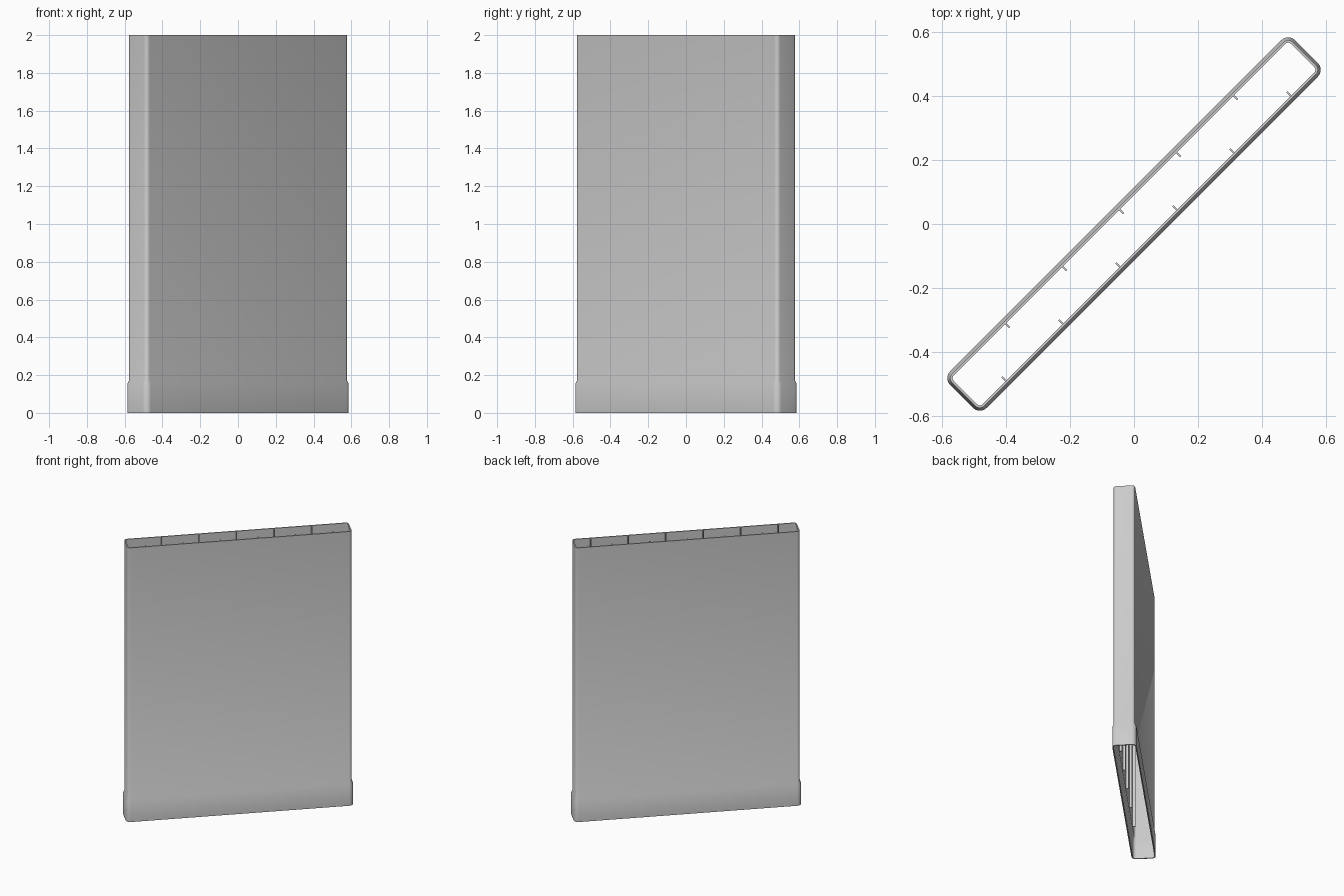
import bpy, bmesh, math
from mathutils import Matrix

cube = bpy.data.objects.get("Cube")
if cube:
    bpy.data.objects.remove(cube)

ROT = Matrix.Rotation(math.radians(45), 4, 'Z')
CORNER_U, CORNER_V = 0.734, 0.051    # centres of the rounded corners
TOP = 2.0

grey = bpy.data.materials.new("light grey plastic")
grey.use_nodes = True
colour = (0.6, 0.6, 0.6, 1)
grey.diffuse_color = colour
grey.node_tree.nodes["Principled BSDF"].inputs["Base Color"].default_value = colour


def finish(name, bm):
    bmesh.ops.recalc_face_normals(bm, faces=bm.faces)
    bm.transform(ROT)
    mesh = bpy.data.meshes.new(name)
    bm.to_mesh(mesh)
    bm.free()
    mesh.materials.append(grey)
    obj = bpy.data.objects.new(name, mesh)
    bpy.context.collection.objects.link(obj)
    return obj


def ring(bm, radius, z, steps=8):
    """Rounded rectangle around the four fixed corner centres."""
    verts = []
    for q, (su, sv) in enumerate([(1, 1), (-1, 1), (-1, -1), (1, -1)]):
        for i in range(steps + 1):
            a = math.pi / 2 * (q + i / steps)
            verts.append(bm.verts.new((su * CORNER_U + radius * math.cos(a),
                                       sv * CORNER_V + radius * math.sin(a), z)))
    return verts


# Hollow duct with a widened socket: wall section (corner radius, height)
section = [(0.030, 0), (0.030, 0.155), (0.021, 0.175), (0.021, TOP),
           (0.013, TOP), (0.013, 0.165), (0.022, 0.145), (0.022, 0)]
bm = bmesh.new()
rings = [ring(bm, r, z) for r, z in section]
for a, b in zip(rings, rings[1:] + rings[:1]):
    for i in range(len(a)):
        j = (i + 1) % len(a)
        bm.faces.new((a[i], a[j], b[j], b[i]))
duct = finish("duct_wall", bm)
bpy.context.view_layer.objects.active = duct
duct.select_set(True)
bpy.ops.object.shade_smooth_by_angle(angle=math.radians(40))

# Staggered inner ribs: five on one wall, six on the other
RIB_BOTTOM, PITCH = 0.175, 0.2525
for side, count, label in [(1, 5, "back"), (-1, 6, "front")]:
    bm = bmesh.new()
    for k in range(count):
        u = (k - (count - 1) / 2) * PITCH
        place = Matrix.Translation((u, side * 0.056, (TOP + RIB_BOTTOM) / 2))
        size = Matrix.Diagonal((0.006, 0.020, TOP - RIB_BOTTOM, 1))
        bmesh.ops.create_cube(bm, size=1, matrix=place @ size)
    finish(label + "_wall_ribs", bm)
